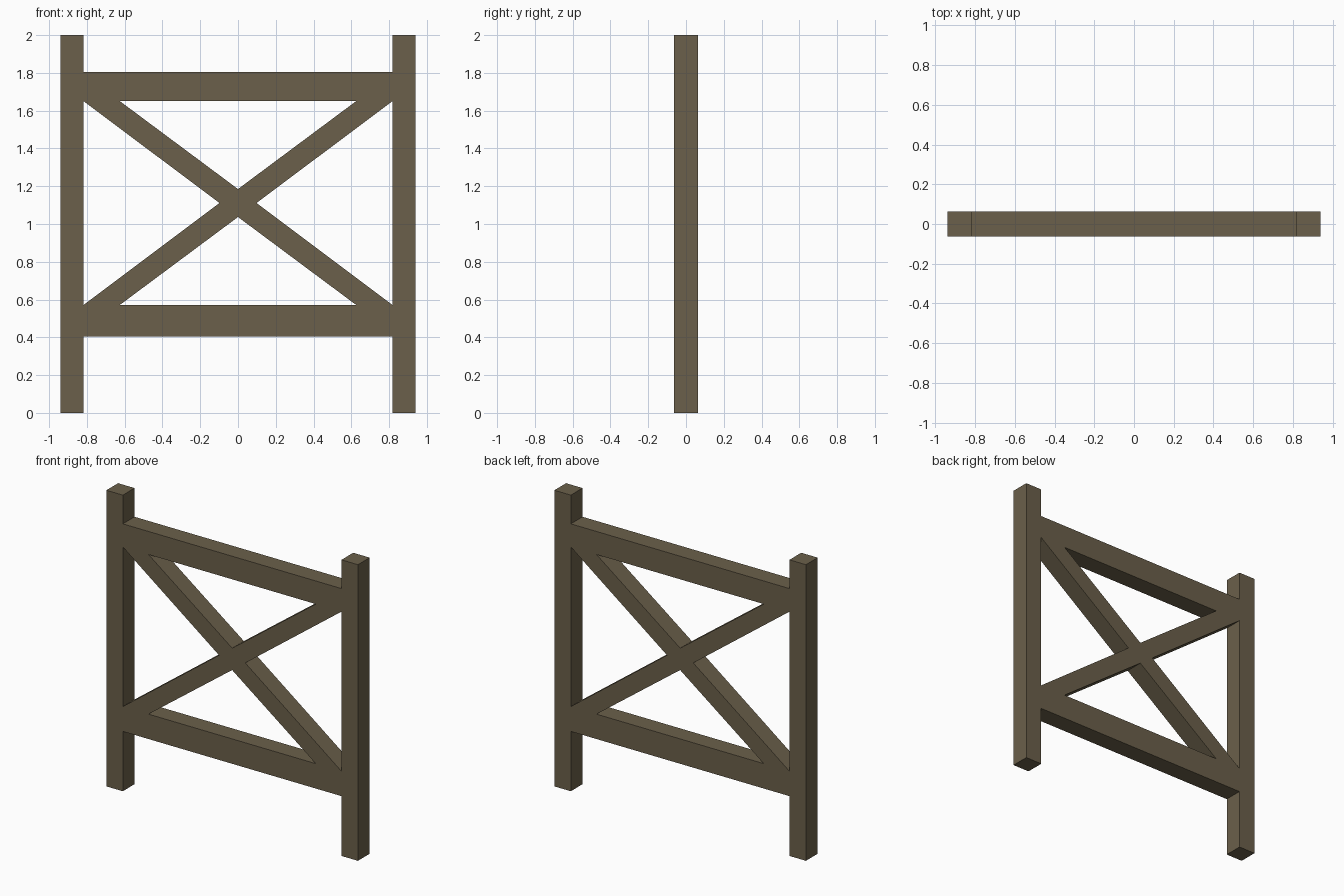
import bpy, bmesh, math

if "Cube" in bpy.data.objects:
    bpy.data.objects.remove(bpy.data.objects["Cube"])

OUT, INN = 0.94, 0.817            # post outer / inner x
HALF_DEPTH = 0.0625
TOP_HI, TOP_LO = 1.806, 1.65      # top rail
BOT_HI, BOT_LO = 0.572, 0.404     # bottom rail
MID = (TOP_LO + BOT_HI) / 2
BRACE_X, BRACE_Z, SIDE_X = 0.625, 0.074, 0.098   # brace opening corners


def mirror(points):
    return [(-x, z) for x, z in points]


# Silhouette: posts joined by the two rails
right = [(INN, BOT_LO), (INN, 0), (OUT, 0), (OUT, 2), (INN, 2), (INN, TOP_HI)]
outline = right + mirror(right)[::-1]

# Four triangular openings leave the crossed braces
side = [(INN, TOP_LO), (INN, BOT_HI), (SIDE_X, MID)]
loops = [
    outline,
    [(-BRACE_X, TOP_LO), (BRACE_X, TOP_LO), (0, MID + BRACE_Z)],
    [(-BRACE_X, BOT_HI), (BRACE_X, BOT_HI), (0, MID - BRACE_Z)],
    side,
    mirror(side),
]

# Filled profile, extruded to the timber thickness
curve = bpy.data.curves.new("fence_frame_profile", 'CURVE')
curve.dimensions = '2D'
curve.fill_mode = 'BOTH'
curve.extrude = HALF_DEPTH
for pts in loops:
    s = curve.splines.new('POLY')
    s.points.add(len(pts) - 1)
    for p, (x, z) in zip(s.points, pts):
        p.co = (x, z, 0, 1)
    s.use_cyclic_u = True
frame = bpy.data.objects.new("fence_frame", curve)
bpy.context.collection.objects.link(frame)
frame.rotation_euler.x = math.pi / 2

# Convert to a welded, flat-shaded mesh
bpy.context.view_layer.objects.active = frame
frame.select_set(True)
bpy.ops.object.convert(target='MESH')
bpy.ops.object.transform_apply(location=False, rotation=True, scale=False)
frame = bpy.context.object
bm = bmesh.new()
bm.from_mesh(frame.data)
bmesh.ops.remove_doubles(bm, verts=bm.verts, dist=1e-4)
bmesh.ops.recalc_face_normals(bm, faces=bm.faces)
for f in bm.faces:
    f.smooth = False
bm.to_mesh(frame.data)
bm.free()

# Weathered wood
wood = bpy.data.materials.new("wood")
wood.diffuse_color = (0.147, 0.117, 0.069, 1)
wood.use_nodes = True
wood.node_tree.nodes["Principled BSDF"].inputs["Base Color"].default_value = wood.diffuse_color
frame.data.materials.clear()
frame.data.materials.append(wood)
